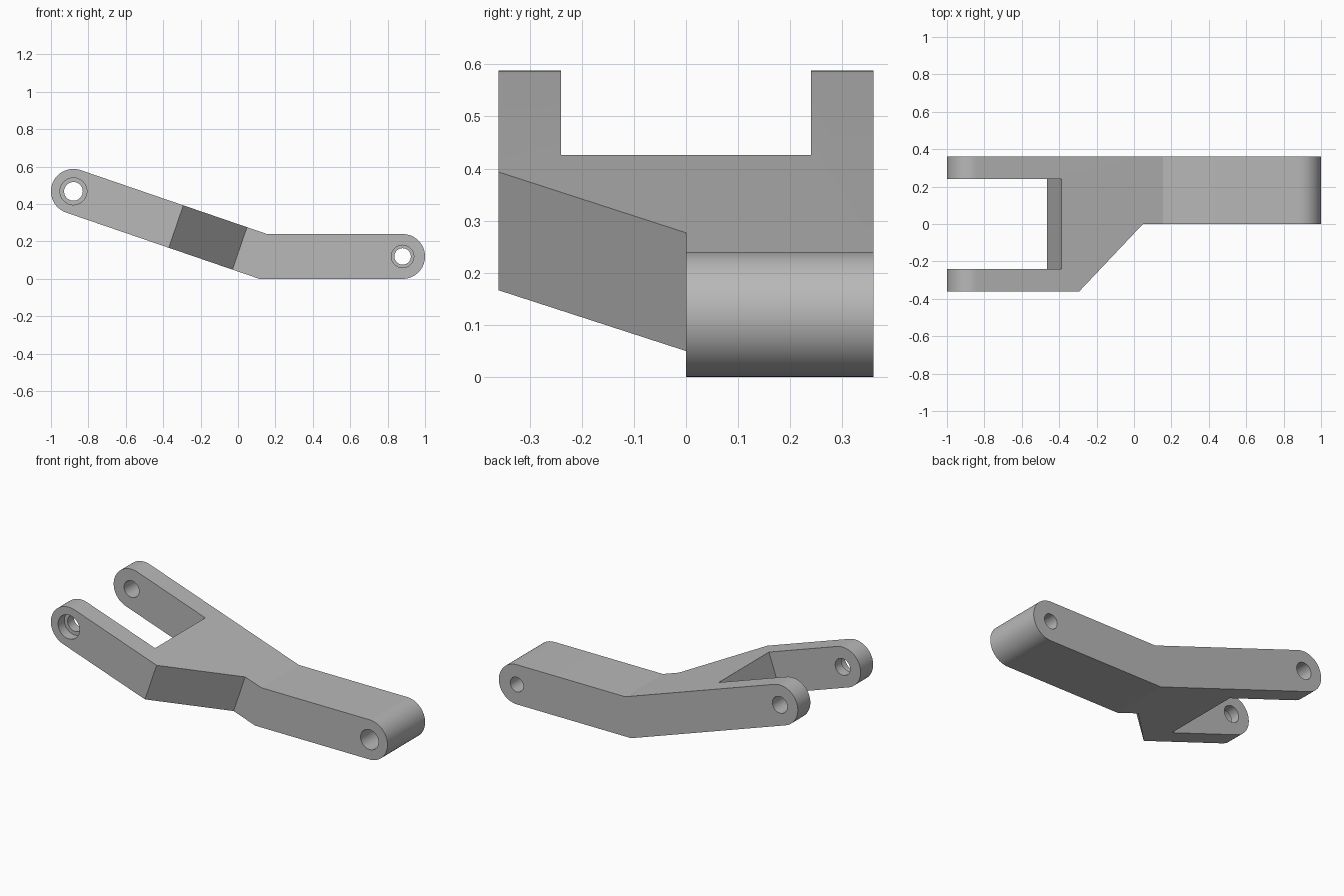
import bpy, bmesh, math
from mathutils import Matrix, Vector

cube = bpy.data.objects.get("Cube")
if cube:
    bpy.data.objects.remove(cube, do_unlink=True)

R = 0.12                        # half thickness of the arm
HALF = 0.36                     # half width
PIVOT = Vector((0.88, 0, R))    # single end pivot
FORK = Vector((-0.88, 0, 0.468))  # fork end pivot
BEND = Vector((0.135, 0, R))    # centre of the bend
SLOPE = math.atan2(FORK.z - BEND.z, BEND.x - FORK.x)

grey = bpy.data.materials.new("light grey")
grey.use_nodes = True
colour = (0.48, 0.48, 0.48, 1)
grey.diffuse_color = colour
grey.node_tree.nodes["Principled BSDF"].inputs["Base Color"].default_value = colour


def prism(name, points, sweep, matrix=Matrix()):
    """Sweep a flat outline along a vector into a closed solid."""
    bm = bmesh.new()
    face = bm.faces.new([bm.verts.new(p) for p in points])
    swept = bmesh.ops.extrude_face_region(bm, geom=[face], use_keep_orig=True)
    verts = [g for g in swept["geom"] if isinstance(g, bmesh.types.BMVert)]
    bmesh.ops.translate(bm, verts=verts, vec=sweep)
    bmesh.ops.recalc_face_normals(bm, faces=bm.faces)
    bm.transform(matrix)
    mesh = bpy.data.meshes.new(name)
    bm.to_mesh(mesh)
    bm.free()
    obj = bpy.data.objects.new(name, mesh)
    bpy.context.collection.objects.link(obj)
    mesh.materials.append(grey)
    return obj


def arc(centre, radius, start, end, steps):
    """Points around a centre in the side plane."""
    angles = [start + (end - start) * i / steps for i in range(steps + 1)]
    return [centre + Vector((math.cos(a), 0, math.sin(a))) * radius for a in angles]


def cut(target, cutter):
    cutter.hide_render = True
    mod = target.modifiers.new("cut", "BOOLEAN")
    mod.operation, mod.solver, mod.object = "DIFFERENCE", "EXACT", cutter
    bpy.context.view_layer.objects.active = target
    bpy.ops.object.modifier_apply(modifier=mod.name)
    bpy.data.objects.remove(cutter, do_unlink=True)


def bore(target, centre, radius, y0, y1):
    ring = arc(centre, radius, 0, math.tau, 48)[:-1]
    cut(target, prism("bore", [p + Vector((0, y0, 0)) for p in ring], (0, y1 - y0, 0)))


# Bent arm with rounded ends
bend_shift = Vector((math.tan(SLOPE / 2), 0, 1)) * R
outline = arc(PIVOT, R, -math.pi / 2, math.pi / 2, 32)
outline.append(BEND + bend_shift)
outline += arc(FORK, R, math.pi / 2 - SLOPE, 1.5 * math.pi - SLOPE, 32)
outline.append(BEND - bend_shift)
arm = prism("bent_fork_arm", [p - Vector((0, HALF, 0)) for p in outline], (0, 2 * HALF, 0))

# Fork slot and angled shoulder, cut square to the sloping part
tilt = Matrix.Translation(FORK) @ Matrix.Rotation(SLOPE, 4, "Y")
slot = [(-0.5, -0.24), (0.48, -0.24), (0.48, 0.24), (-0.5, 0.24)]
shoulder = [(0.58, -HALF), (0.94, 0), (2.5, 0), (2.5, -1), (-0.06, -1)]
for name, plan in (("slot", slot), ("shoulder", shoulder)):
    cut(arm, prism(name, [(x, y, -1.5) for x, y in plan], (0, 0, 3), tilt))

# Pivot holes, each stepped wider towards the front
bore(arm, FORK, 0.05, -0.5, 0.5)
bore(arm, FORK, 0.072, -0.5, -0.30)
bore(arm, PIVOT, 0.044, -0.5, 0.5)
bore(arm, PIVOT, 0.06, -0.5, 0.24)

# Smooth rounded ends and holes, keep the bend crisp
bpy.ops.object.select_all(action="DESELECT")
arm.select_set(True)
bpy.context.view_layer.objects.active = arm
bpy.ops.object.shade_smooth_by_angle(angle=math.radians(15))
